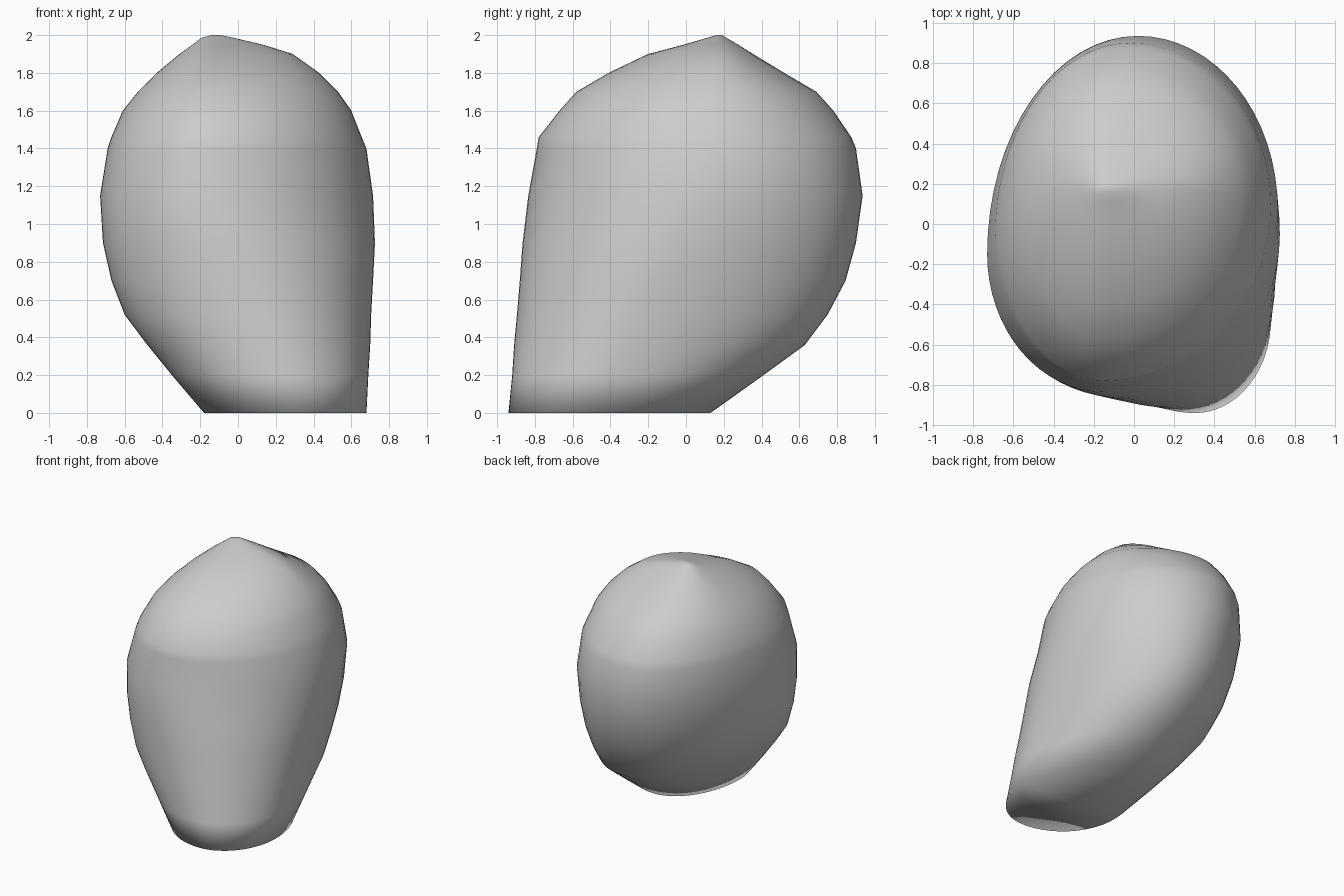
import bpy, bmesh
from math import cos, sin, pi

if "Cube" in bpy.data.objects:
    bpy.data.objects.remove(bpy.data.objects["Cube"])

# Silhouette extents at each height: z, x min, x max, y min, y max
LEVELS = [
    (0.00, -.18, .68, -.94, .13), (0.20, -.35, .69, -.92, .41),
    (0.36, -.48, .70, -.91, .63), (0.52, -.60, .705, -.895, .75),
    (0.70, -.67, .715, -.88, .845), (0.90, -.715, .725, -.865, .90),
    (1.15, -.73, .715, -.835, .935), (1.40, -.69, .68, -.79, .90),
    (1.46, -.67, .655, -.78, .875), (1.60, -.61, .60, -.67, .78),
    (1.70, -.53, .53, -.58, .69), (1.80, -.43, .43, -.41, .52),
    (1.90, -.31, .29, -.20, .355), (1.95, -.24, .13, -.01, .275),
    (1.985, -.195, -.02, .11, .215), (2.00, -.14, -.09, .16, .19),
]
SEGMENTS = 64


def blend(z, base, middle, top):
    """Interpolate between values at z = 0, 1.15 and 2."""
    if z < 1.15:
        return base + (middle - base) * z / 1.15
    return middle + (top - middle) * (z - 1.15) / 0.85


def section(z, x0, x1, y0, y1):
    """Closed outline of four quarter ellipses joining the extreme points."""
    y_left, y_right = blend(z, -.45, -.15, .17), blend(z, -.48, .07, .17)
    x_front, x_back = blend(z, .30, -.15, -.12), blend(z, .20, .02, -.12)
    points = []
    for i in range(SEGMENTS):
        a = 2 * pi * i / SEGMENTS
        c, s = cos(a), sin(a)
        cx = x_back if s >= 0 else x_front
        cy = y_right if c >= 0 else y_left
        rx = x1 - cx if c >= 0 else cx - x0
        ry = y1 - cy if s >= 0 else cy - y0
        points.append((cx + rx * c, cy + ry * s, z))
    return points


# Leaning bulb body: lofted sections closed at the flat base and blunt tip
bm = bmesh.new()
rings = [[bm.verts.new(p) for p in section(*level)] for level in LEVELS]
for low, high in zip(rings, rings[1:]):
    for i in range(SEGMENTS):
        j = (i + 1) % SEGMENTS
        bm.faces.new((low[i], low[j], high[j], high[i]))
bm.faces.new(rings[0][::-1])
bm.faces.new(rings[-1])
bmesh.ops.recalc_face_normals(bm, faces=bm.faces)
for face in bm.faces:
    face.smooth = True

mesh = bpy.data.meshes.new("bulb_body")
bm.to_mesh(mesh)
bm.free()
bpy.context.collection.objects.link(bpy.data.objects.new("bulb_body", mesh))
